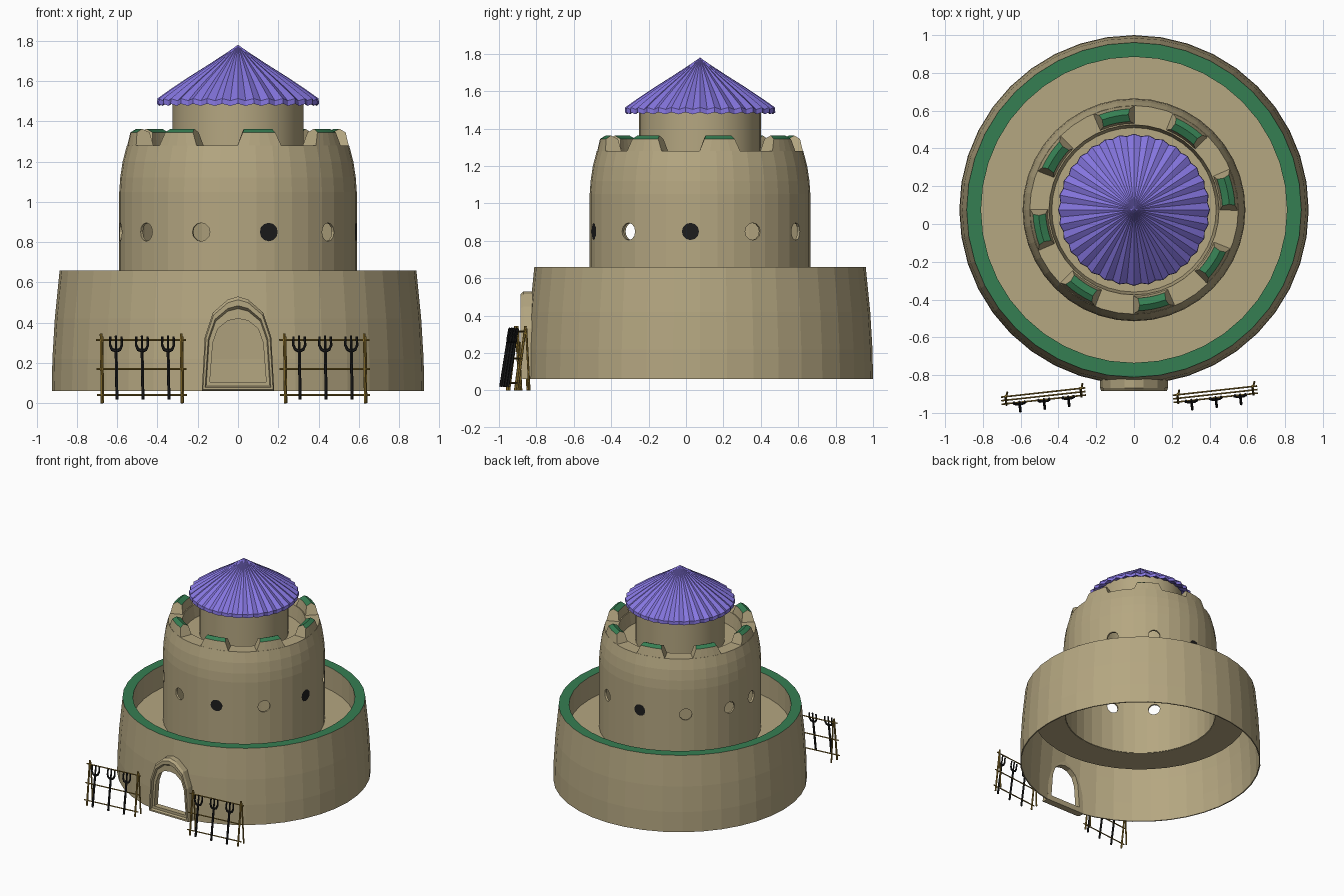
import bpy, bmesh, math
from mathutils import Vector, Matrix

if "Cube" in bpy.data.objects:
    bpy.data.objects.remove(bpy.data.objects["Cube"])

CY = 0.075  # tower axis sits slightly behind the origin

def mat(name, c):
    m = bpy.data.materials.new(name)
    m.diffuse_color = (*c, 1)
    m.use_nodes = True
    m.node_tree.nodes["Principled BSDF"].inputs["Base Color"].default_value = m.diffuse_color
    return m

STONE = mat("sandstone", (0.46, 0.385, 0.22))
GREEN = mat("green_trim", (0.036, 0.21, 0.085))
PURPLE = mat("purple_roof", (0.235, 0.18, 0.74))
WOOD = mat("golden_wood", (0.30, 0.19, 0.03))
DARK = mat("dark_iron", (0.012, 0.012, 0.012))

def finish(bm, name, mats, smooth=False):
    bmesh.ops.recalc_face_normals(bm, faces=bm.faces[:])
    me = bpy.data.meshes.new(name)
    bm.to_mesh(me)
    bm.free()
    for m in mats:
        me.materials.append(m)
    ob = bpy.data.objects.new(name, me)
    bpy.context.collection.objects.link(ob)
    if smooth:
        for o in bpy.context.selected_objects:
            o.select_set(False)
        bpy.context.view_layer.objects.active = ob
        ob.select_set(True)
        bpy.ops.object.shade_smooth_by_angle(angle=math.radians(30))
    return ob

def skin(bm, rings, close_rows=True, close_cols=True):
    """Quads between successive rings of vertices."""
    n, k = len(rings), len(rings[0])
    for i in range(n if close_rows else n - 1):
        for j in range(k if close_cols else k - 1):
            a, b = rings[i], rings[(i + 1) % n]
            bm.faces.new((a[j], a[(j + 1) % k], b[(j + 1) % k], b[j]))

def lathe(profile, segs):
    bm = bmesh.new()
    rings = []
    for s in range(segs):
        t = 2 * math.pi * s / segs
        rings.append([bm.verts.new((r * math.cos(t), CY + r * math.sin(t), z)) for r, z in profile])
    skin(bm, rings)
    return bm

def rod(bm, a, b, r, sides=6):
    a, b = Vector(a), Vector(b)
    d = b - a
    m = Matrix.Translation((a + b) / 2) @ d.to_track_quat('Z', 'Y').to_matrix().to_4x4()
    bmesh.ops.create_cone(bm, cap_ends=True, segments=sides, radius1=r, radius2=r, depth=d.length, matrix=m)

def cut(ob, cutter):
    md = ob.modifiers.new("cut", 'BOOLEAN')
    md.operation, md.solver, md.object = 'DIFFERENCE', 'EXACT', cutter
    bpy.context.view_layer.objects.active = ob
    bpy.ops.object.modifier_apply(modifier=md.name)
    bpy.data.objects.remove(cutter)

def front_dir(deg):
    """Unit direction measured from the front (-y) towards +x."""
    t = math.radians(deg)
    return Vector((math.sin(t), -math.cos(t), 0))

# outer wall with sunken deck and green rim
bm = lathe([(.925, .06), (.922, .22), (.91, .42), (.886, .66), (.81, .66), (.81, .48), (.58, .48),
            (.58, .468), (.825, .468), (.825, .648), (.875, .648), (.90, .42), (.913, .22), (.916, .06)], 40)
for f in bm.faces:
    f.material_index = int(all(v.co.z > .655 for v in f.verts))
wall = finish(bm, "outer_wall", [STONE, GREEN])

# door outlines, outer and inner, as half arches that are mirrored
def outline(half):
    return half + [(-x, z) for x, z in reversed(half) if x != 0]
OUT = outline([(.18, .06), (.165, .33), (.125, .45), (.05, .515), (0, .53)])
INN = outline([(.14, .105), (.125, .30), (.10, .37), (.05, .41), (0, .42)])

# door opening
bm = bmesh.new()
rings = [[bm.verts.new((x, y, z)) for x, z in INN] for y in (-1, -.7)]
skin(bm, rings, close_rows=False)
for r in rings:
    bm.faces.new(r)
cutter = finish(bm, "door_cutter", [STONE])
cutter.hide_render = True
cut(wall, cutter)

# stepped door frame
bm = bmesh.new()
rings = []
for t, y in [(0, -.82), (0, -.868), (.15, -.885), (.42, -.885), (.55, -.866), (1, -.866), (1, -.82)]:
    rings.append([bm.verts.new((a[0] * (1 - t) + b[0] * t, y, a[1] * (1 - t) + b[1] * t)) for a, b in zip(OUT, INN)])
skin(bm, rings)
finish(bm, "door_frame", [STONE])

# inner tower with walkway
tower = finish(lathe([(.59, .47), (.59, 1.05), (.585, 1.12), (.573, 1.2), (.552, 1.28), (.45, 1.28),
                      (.435, 1.18), (.32, 1.18), (.32, 1.165), (.55, 1.165), (.575, 1.05), (.575, .47)], 40),
               "tower", [STONE])

# round windows
WINDOWS = [-83, -50.7, -18.2, 15.1, 49.5, 85, 118.7, 150.5, 185, 219, 253]
bm = bmesh.new()
for w in WINDOWS:
    d = front_dir(w)
    c = Vector((0, CY, .85))
    rod(bm, c + d * .5, c + d * .7, .046, 12)
cutter = finish(bm, "window_cutter", [STONE])
cutter.hide_render = True
cut(tower, cutter)

# dark shutters in three windows
bm = bmesh.new()
for w in (15.1, 85, 185):
    d = front_dir(w)
    c = Vector((0, CY, .85))
    rod(bm, c + d * .580, c + d * .588, .046, 12)
finish(bm, "window_shutters", [DARK])

# battlements with rounded green caps
bm = bmesh.new()
section = [(.455, 1.27, .21), (.552, 1.27, .21), (.535, 1.345, .155), (.505, 1.363, .14), (.468, 1.345, .155)]
for k in range(8):
    mid = math.radians(11.4 + 45 * k)
    rings = []
    for s in range(5):
        u = s / 2 - 1
        rings.append([bm.verts.new((r * math.cos(mid + u * h), CY + r * math.sin(mid + u * h), z))
                      for r, z, h in section])
    skin(bm, rings, close_rows=False)
    bm.faces.new(rings[0])
    bm.faces.new(rings[-1])
for f in bm.faces:
    f.material_index = int(all(v.co.z > 1.34 for v in f.verts))
finish(bm, "battlements", [STONE, GREEN])

# upper turret
finish(lathe([(.325, 1.17), (.325, 1.55), (.313, 1.55), (.313, 1.17)], 40), "turret", [STONE], True)

# ribbed conical roof with scalloped rim
bm = bmesh.new()
N = 128
rings = []
for r, z, wave in [(.05, 1.744, .001), (.14, 1.683, .003), (.24, 1.618, .005), (.33, 1.556, .007),
                   (.395, 1.508, .009), (.397, 1.482, .009), (.33, 1.515, .004), (.05, 1.72, .001)]:
    ring = []
    for s in range(N):
        t = 2 * math.pi * s / N
        w = wave * math.cos(32 * t)
        ring.append(bm.verts.new(((r + w * .6) * math.cos(t), CY + (r + w * .6) * math.sin(t), z + w * .6)))
    rings.append(ring)
skin(bm, rings, close_rows=False)
for ring, z in ((rings[0], 1.78), (rings[-1], 1.75)):
    tip = bm.verts.new((0, CY, z))
    for s in range(N):
        bm.faces.new((ring[s], ring[(s + 1) % N], tip))
finish(bm, "roof", [PURPLE], True)

# weapon racks with forks leaning on them
for side, cx, cy in (("left", -.48, -.905), ("right", .43, -.895)):
    place = Matrix.Translation((cx, cy, 0)) @ Matrix.Rotation(math.radians(6.3), 4, 'Z')
    bm = bmesh.new()
    for x in (-.2, .2):
        rod(bm, (x, -.03, 0), (x, .015, .345), .007)
        rod(bm, (x + .012, .035, 0), (x + .006, .018, .33), .006)
    for y, z in ((-.025, .04), (-.006, .17), (.013, .315)):
        rod(bm, (-.225, y, z), (.225, y, z), .005)
    bm.transform(place)
    finish(bm, side + "_rack", [WOOD])
    bm = bmesh.new()
    for x in (-.13, 0, .13):
        def at(dx, z):
            return (x + dx, -.072 + (z - .02) * .16, z)
        rod(bm, at(0, .02), at(0, .27), .008)
        rod(bm, at(0, .26), at(0, .335), .006)
        for s in (-1, 1):
            rod(bm, at(0, .258), at(s * .022, .268), .008)
            rod(bm, at(s * .02, .266), at(s * .03, .29), .007)
            rod(bm, at(s * .03, .285), at(s * .028, .33), .006)
    bm.transform(place)
    finish(bm, side + "_forks", [DARK])
